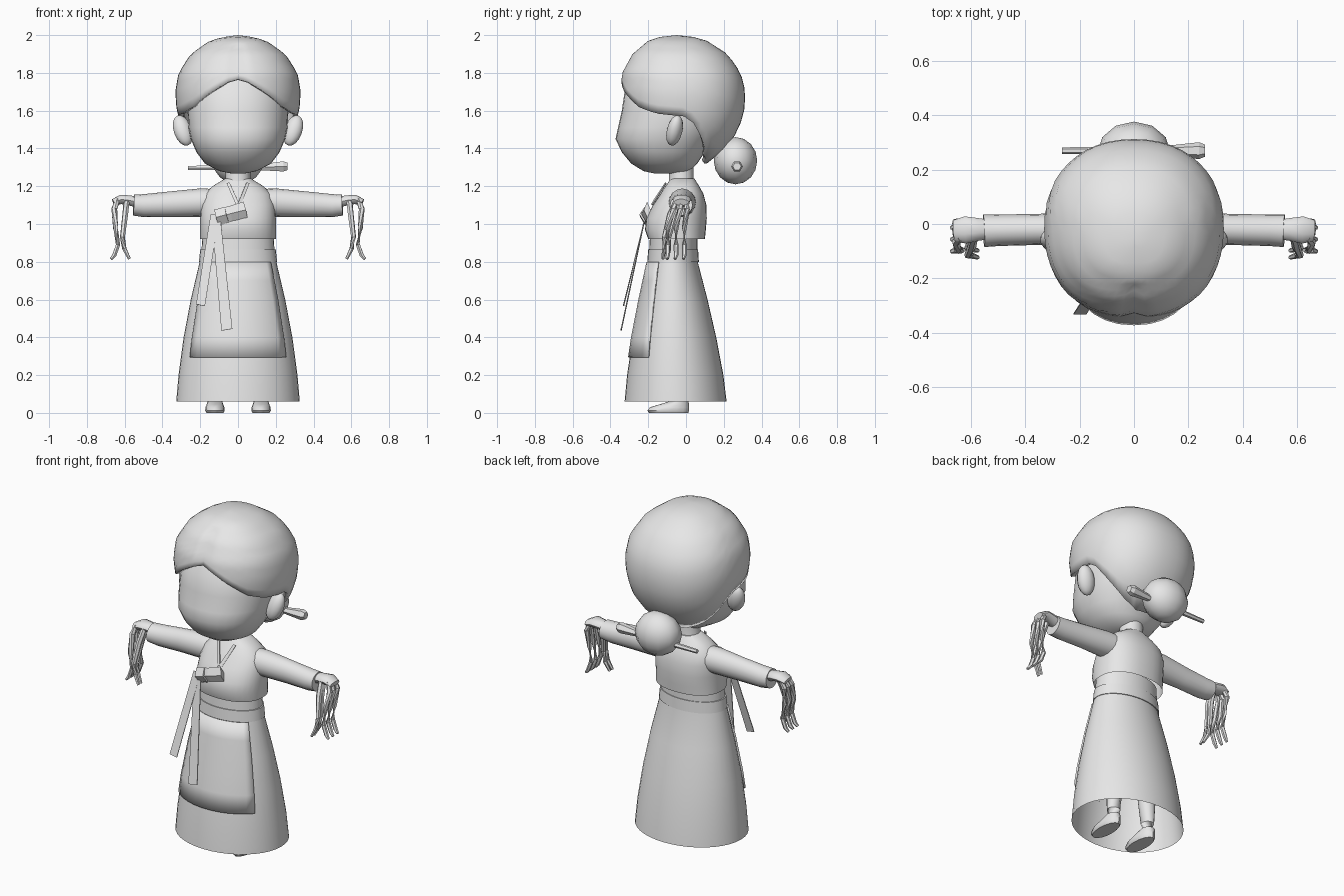
import bpy, math
from mathutils import Vector

if "Cube" in bpy.data.objects:
    bpy.data.objects.remove(bpy.data.objects["Cube"])

mat = bpy.data.materials.new("plain_grey")
mat.diffuse_color = (0.8, 0.8, 0.8, 1)
mat.use_nodes = True
mat.node_tree.nodes["Principled BSDF"].inputs["Base Color"].default_value = mat.diffuse_color


def make(name, verts, faces, angle=40, thick=0, offset=-1):
    me = bpy.data.meshes.new(name)
    me.from_pydata([tuple(v) for v in verts], [], faces)
    me.materials.append(mat)
    ob = bpy.data.objects.new(name, me)
    bpy.context.collection.objects.link(ob)
    bpy.ops.object.select_all(action='DESELECT')
    ob.select_set(True)
    bpy.context.view_layer.objects.active = ob
    bpy.ops.object.mode_set(mode='EDIT')
    bpy.ops.mesh.select_all(action='SELECT')
    bpy.ops.mesh.remove_doubles(threshold=0.0001)
    if thick == 0:
        bpy.ops.mesh.normals_make_consistent(inside=False)
    bpy.ops.object.mode_set(mode='OBJECT')
    if angle:
        bpy.ops.object.shade_smooth_by_angle(angle=math.radians(angle))
    if thick:
        m = ob.modifiers.new("thickness", 'SOLIDIFY')
        m.thickness, m.offset = thick, offset
    return ob


def bridge(name, rings, closed=True, caps=(True, True), **kw):
    """Skin a list of equal point rings."""
    n = len(rings[0])
    faces = []
    for i in range(len(rings) - 1):
        for j in range(n if closed else n - 1):
            k = (j + 1) % n
            faces.append((i*n + j, i*n + k, (i+1)*n + k, (i+1)*n + j))
    if caps[0]:
        faces.append(tuple(range(n))[::-1])
    if caps[1]:
        faces.append(tuple(range((len(rings) - 1)*n, len(rings)*n)))
    return make(name, [p for r in rings for p in r], faces, **kw)


def on_oval(a, z, rx, yf, yb, power=2.0, grow=0.0):
    """Point on a horizontal oval; angle 0 faces the front."""
    f = lambda t: math.copysign(abs(t) ** (2 / power), t)
    ry = (yb - yf) / 2
    return Vector(((rx + grow)*f(math.sin(a)), (yf + yb)/2 - (ry + grow)*f(math.cos(a)), z))


def loft(name, rows, n=32, power=2.0, caps=(True, True), **kw):
    rings = [[on_oval(2*math.pi*j/n, *r, power) for j in range(n)] for r in rows]
    return bridge(name, rings, caps=caps, **kw)


def tube(name, pts, radii, n=8, **kw):
    pts = [Vector(p) for p in pts]
    rings = []
    for i, p in enumerate(pts):
        d = pts[min(i+1, len(pts)-1)] - pts[max(i-1, 0)]
        q = d.to_track_quat('Z', 'Y')
        a, b = radii[i] if isinstance(radii[i], tuple) else (radii[i], radii[i])
        rings.append([p + q @ Vector((a*math.cos(t), b*math.sin(t), 0))
                      for t in (2*math.pi*j/n for j in range(n))])
    return bridge(name, rings, **kw)


def interp(table, x):
    """Linear lookup in rows sorted by rising first entry."""
    x = max(table[0][0], min(table[-1][0], x))
    for p, q in zip(table, table[1:]):
        if x <= q[0]:
            t = (x - p[0]) / (q[0] - p[0])
            return [u + (v - u)*t for u, v in zip(p[1:], q[1:])]


def ellipsoid(name, loc, scale, rot=(0, 0, 0), seg=16, rings=10, angle=40):
    bpy.ops.mesh.primitive_uv_sphere_add(segments=seg, ring_count=rings, location=loc, rotation=rot)
    ob = bpy.context.object
    ob.name, ob.scale = name, scale
    ob.data.materials.append(mat)
    bpy.ops.object.shade_smooth_by_angle(angle=math.radians(angle))


# Head and neck
loft("head", [(1.268, .04, -.17, -.04), (1.28, .1, -.225, .02), (1.32, .175, -.29, .06),
              (1.38, .22, -.34, .10), (1.45, .25, -.373, .15), (1.51, .262, -.36, .18),
              (1.6, .267, -.34, .2), (1.7, .26, -.325, .2), (1.8, .2, -.25, .15)], power=2.2)
loft("neck", [(1.18, .085, -.1, .05), (1.23, .065, -.09, .04), (1.32, .065, -.09, .04)], n=16)

# Hair cap: columns run from the crown to a hairline that varies around the head
shape = [(1.32, .13, -.1, .11), (1.4, .235, -.22, .21), (1.5, .295, -.29, .28), (1.6, .325, -.335, .308),
         (1.7, .332, -.35, .315), (1.8, .315, -.34, .29), (1.9, .25, -.285, .22),
         (1.97, .15, -.2, .11), (1.99, .08, -.14, .04), (2.0, .0, -.05, -.05)]
hairline = [(0, 1.765), (8, 1.75), (20, 1.71), (45, 1.62), (65, 1.585), (90, 1.57), (97, 1.54),
            (108, 1.45), (125, 1.36), (150, 1.32), (180, 1.32)]
cols, rows = 48, 14
rings = []
for i in range(rows + 1):
    ring = []
    for j in range(cols):
        deg = 360*j/cols
        edge = interp(hairline, min(deg, 360 - deg))[0]
        z = 2 - (2 - edge)*(i/rows)**1.6
        p = on_oval(math.radians(deg), z, *interp(shape, z), 2.2)
        if j == 0 and z < 1.94:      # centre parting
            p.y += .014
        ring.append(p)
    rings.append(ring)
bridge("hair", rings[::-1], caps=(False, False), angle=50, thick=.025)

# Bun and hairpin
ellipsoid("hair_bun", (0, .262, 1.335), (.135, .115, .125), seg=12, rings=8)
tube("hairpin", [(-.265, .27, 1.297), (-.1, .27, 1.298), (.12, .27, 1.3), (.24, .27, 1.305), (.262, .27, 1.305)],
     [.012, .015, .018, .031, .022], n=6, angle=20)

# Jacket body, waistband, skirt
loft("jacket", [(.92, .2, -.2, .1), (.97, .2, -.217, .105), (1.03, .2, -.21, .11), (1.1, .197, -.175, .108),
                (1.16, .18, -.135, .092), (1.2, .135, -.11, .07), (1.24, .07, -.08, .045)],
     power=2.3, caps=(False, True))
loft("waistband", [(.86, .193, -.195, .06), (.95, .188, -.19, .06)], caps=(False, False))
loft("apron_band", [(.8, .207, -.205, .068), (.865, .2, -.2, .064)])
skirt = [(.06, .327, -.325, .215), (.2, .315, -.312, .198), (.4, .288, -.282, .16),
         (.6, .25, -.243, .114), (.8, .203, -.2, .062), (.87, .19, -.19, .058)]
loft("skirt", skirt, n=40, caps=(False, False))

# Apron panel wrapped on the front of the skirt
panel = []
for z in (.295, .4, .5, .6, .7, .8):
    panel.append([on_oval(math.radians(a), z, *interp(skirt, z), grow=.01) for a in range(-55, 56, 10)])
bridge("apron", panel, closed=False, caps=(False, False), thick=.009)


# Thin ribbon and collar strips
def strip(name, *pts):
    make(name, pts, [(0, 1, 2, 3)], angle=0, thick=.005, offset=0)


strip("ribbon_tail_short", (-.145, -.212, 1.05), (-.1, -.212, 1.05), (-.175, -.33, .565), (-.222, -.33, .575))
strip("ribbon_tail_long", (-.14, -.215, 1.04), (-.095, -.215, 1.05), (-.03, -.343, .445), (-.088, -.343, .435))
strip("collar_right", (-.06, -.105, 1.215), (-.045, -.108, 1.22), (.005, -.178, 1.11), (-.01, -.18, 1.1))
strip("collar_left", (.045, -.108, 1.22), (.06, -.105, 1.215), (.015, -.178, 1.1), (0, -.18, 1.11))
tube("ribbon_bow", [(-.105, -.21, 1.035), (-.04, -.215, 1.055), (.04, -.205, 1.075)],
     [(.018, .045), (.022, .04), (.018, .045)], n=4, angle=0)
tube("ribbon_knot", [(-.115, -.216, 1.035), (-.06, -.22, 1.05)], [(.026, .042), (.026, .042)], n=4, angle=0)

# Mirrored parts
for s, side in ((-1, "right"), (1, "left")):
    flip = lambda pts: [(s*x, y, z) for x, y, z in pts]
    ellipsoid("ear_" + side, (s*.292, -.06, 1.495), (.05, .042, .085), (-.3, s*.25, s*-.3), 12, 8)
    tube("sleeve_" + side, flip([(.1, -.02, 1.115), (.2, -.02, 1.113), (.35, -.02, 1.105),
                                 (.5, -.023, 1.097), (.553, -.025, 1.1)]),
         [(.075, .07), (.07, .075), (.057, .068), (.058, .061), (.06, .055)], n=16)
    tube("hand_" + side, flip([(.53, -.02, 1.115), (.575, -.02, 1.125), (.62, -.022, 1.13), (.66, -.025, 1.115)]),
         [(.035, .03), (.042, .028), (.05, .026), (.04, .018)], n=10)
    # Drooping fingers: three outside, two inside
    for i, y in enumerate((.005, -.03, -.065)):
        e = y*1.25 - .015
        tube(f"finger_{side}_{i}", flip([(.635, y*.8, 1.13), (.655, y, 1.08), (.648, e, .98),
                                        (.635, e, .89), (.655, e, .835), (.672, e - .005, .815)]),
             [.014, .016, .014, .013, .012, .008], n=6)
    for i, y in enumerate((-.06, -.085)):
        e = y - .03
        tube(f"inner_finger_{side}_{i}", flip([(.59, -.03 - i*.02, 1.12), (.597, y, 1.05), (.612, e, .93),
                                              (.602, e, .87), (.575, e - .008, .815)]),
             [.016, .016, .013, .012, .008], n=6)
    # Leg and shoe
    tube("leg_" + side, flip([(.12, -.03, .04), (.12, -.03, .1), (.115, -.03, .25), (.1, -.04, .5)]),
         [.035, .037, .05, .06], n=12)
    rows = [(0, .045, -.195, .012), (.012, .052, -.205, .017), (.03, .05, -.19, .017),
            (.045, .044, -.14, .016), (.065, .037, -.075, .012)]
    shoe = loft("shoe_" + side, rows, n=16)
    shoe.location.x = s*.122
